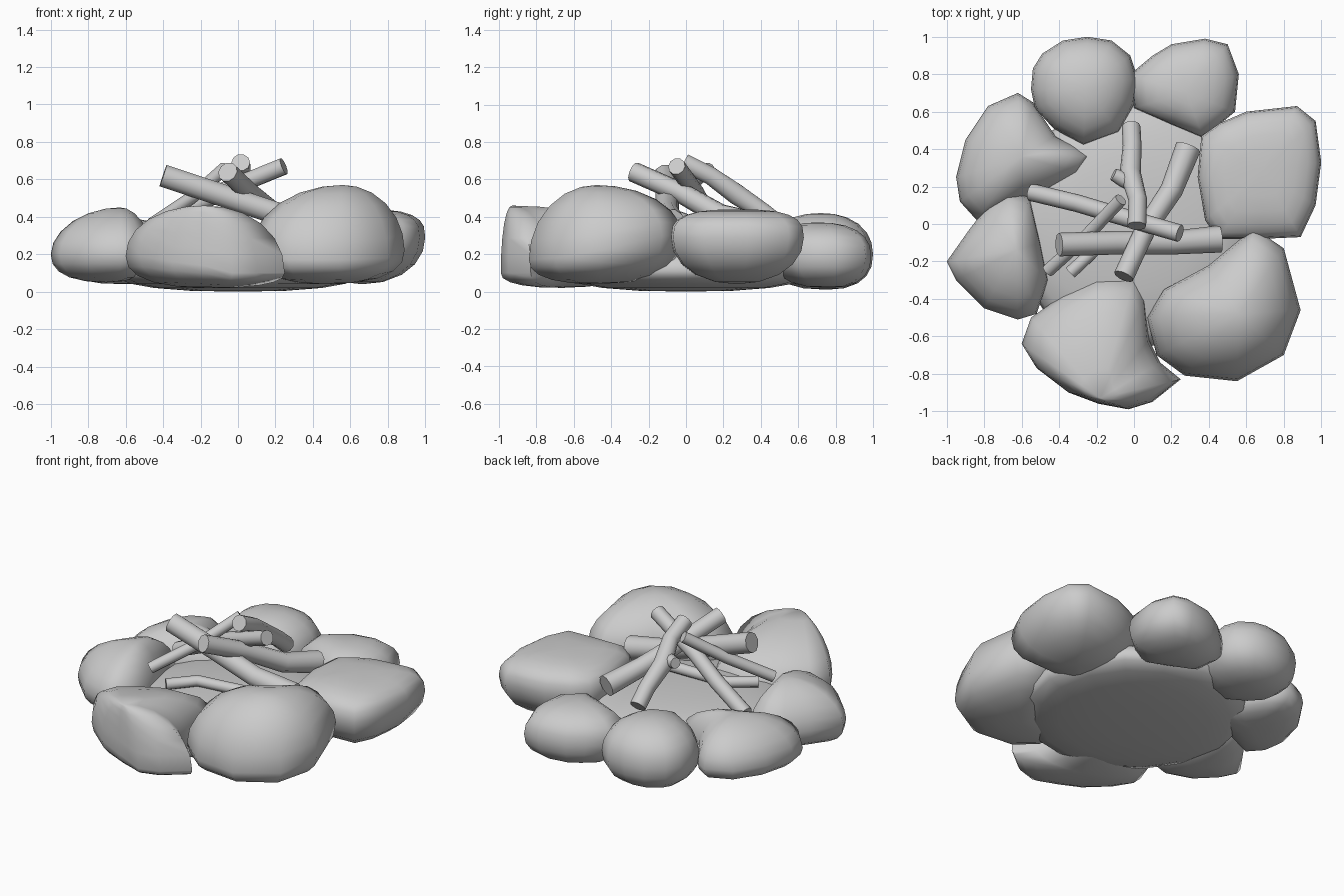
import bpy, bmesh, math

if "Cube" in bpy.data.objects:
    bpy.data.objects.remove(bpy.data.objects["Cube"])


def smooth(ob, angle):
    bpy.ops.object.select_all(action='DESELECT')
    ob.select_set(True)
    bpy.context.view_layer.objects.active = ob
    bpy.ops.object.shade_smooth_by_angle(angle=math.radians(angle))


def stone(name, outline, peak, z_mid, z_low, power=2.1, low_power=2.4):
    """Loft a plan outline up to a peak and down to a base point."""
    bm = bmesh.new()
    n = len(outline)
    pts = [(p[0], p[1], p[2] if len(p) > 2 else z_mid) for p in outline]
    base = (sum(p[0] for p in pts) / n, sum(p[1] for p in pts) / n, z_low)
    rings = []
    for deg in (-72, -52, -34, -16, 0, 15, 30, 46, 62, 77):
        a = math.radians(abs(deg))
        goal, k = (peak, power) if deg >= 0 else (base, low_power)
        s, h = math.cos(a) ** (2 / k), math.sin(a) ** (2 / k) if a else 0
        rings.append([bm.verts.new((goal[0] + (x - goal[0]) * s,
                                    goal[1] + (y - goal[1]) * s,
                                    z + (goal[2] - z) * h)) for x, y, z in pts])
    for lo, hi in zip(rings, rings[1:]):
        for i in range(n):
            j = (i + 1) % n
            bm.faces.new((lo[i], lo[j], hi[j], hi[i]))
    for ring, goal in ((rings[0], base), (rings[-1], peak)):
        c = bm.verts.new(goal)
        for i in range(n):
            bm.faces.new((ring[i], ring[(i + 1) % n], c))
    bmesh.ops.recalc_face_normals(bm, faces=bm.faces)
    me = bpy.data.meshes.new(name)
    bm.to_mesh(me)
    bm.free()
    ob = bpy.data.objects.new(name, me)
    bpy.context.collection.objects.link(ob)
    smooth(ob, 80)


def log(name, radius, *points):
    """Round log along a path; each point may carry a thickness factor."""
    cu = bpy.data.curves.new(name, 'CURVE')
    cu.dimensions = '3D'
    cu.bevel_depth = radius
    cu.bevel_resolution = 3
    cu.use_fill_caps = True
    sp = cu.splines.new('POLY')
    sp.points.add(len(points) - 1)
    for q, p in zip(sp.points, points):
        q.co = (*p[:3], 1)
        q.radius = p[3] if len(p) > 3 else 1
    ob = bpy.data.objects.new(name, cu)
    bpy.context.collection.objects.link(ob)
    bpy.ops.object.select_all(action='DESELECT')
    ob.select_set(True)
    bpy.context.view_layer.objects.active = ob
    bpy.ops.object.convert(target='MESH')
    smooth(bpy.context.object, 40)


# Ring of stones
stone("stone_back", [(-.55, .72), (-.54, .83), (-.49, .91), (-.38, .98), (-.25, 1), (-.12, .98),
                     (-.02, .9), (.02, .78), (0, .64), (-.08, .49), (-.27, .42), (-.43, .51),
                     (-.53, .62)], (-.26, .72, .42), .2, .01, 2.2)
stone("stone_back_right", [(-.02, .8), (.1, .9), (.2, .96), (.38, .99), (.5, .96), (.56, .8),
                           (.54, .6), (.37, .46), (.2, .53), (0, .62)],
      (.28, .7, .37), .19, .02, 2.4)
stone("stone_right", [(.36, .47), (.46, .54), (.6, .6), (.87, .63), (.97, .55), (1, .33),
                      (.97, .1), (.89, -.07), (.67, -.08), (.45, -.08), (.38, .02), (.34, .25)],
      (.68, .28, .44), .29, .04, 2.9, 2.1)
stone("stone_front_right", [(.64, -.02, .3), (.8, -.13, .3), (.89, -.46), (.8, -.7, .18),
                            (.55, -.84, .17), (.27, -.81, .17), (.12, -.7, .2), (.07, -.5),
                            (.16, -.35, .28), (.4, -.22, .3)], (.56, -.48, .57), .22, .04, 2)
stone("stone_front", [(-.6, -.64), (-.55, -.5), (-.38, -.38), (-.2, -.29), (0, -.28), (.06, -.4),
                      (.08, -.62), (.14, -.74, .14), (.25, -.83, .1), (.1, -.95, .1),
                      (-.03, -.99, .1), (-.19, -.96, .14), (-.35, -.9, .16), (-.52, -.77)],
      (-.18, -.93, .46), .19, .02, 2.1)
stone("stone_left", [(-.68, .17), (-.56, .15), (-.5, -.1), (-.46, -.3), (-.52, -.48),
                     (-.62, -.51), (-.8, -.45), (-.95, -.3), (-1, -.2), (-.88, -.03),
                     (-.78, .1)], (-.63, -.14, .45), .2, .05, 1.9)
stone("stone_back_left", [(-.62, .7), (-.54, .65), (-.42, .47), (-.3, .41), (-.22, .36),
                          (-.28, .27), (-.45, .18), (-.6, .13), (-.84, .02), (-.93, .12),
                          (-.95, .25), (-.9, .45), (-.78, .63)], (-.6, .36, .39), .16, .04, 2)

# Ash bed inside the ring
bed = [(.67 * math.cos(i * math.pi / 8), .67 * math.sin(i * math.pi / 8)) for i in range(16)]
stone("ash_bed", bed, (0, 0, .28), .11, 0, 2.4, 2.4)

# Stacked logs
log("log_rear", .05, (.015, -.01, .69), (.02, .13, .62), (-.02, .27, .52, 1.15),
    (-.01, .42, .42), (-.015, .52, .34))
log("log_rear_knot", .042, (-.02, .22, .54), (-.06, .24, .54), (-.11, .265, .55, .8))
log("log_left_to_right", .063, (-.4, -.11, .62), (-.1, -.1, .52), (.2, -.1, .42), (.46, -.08, .37, 1.15))
log("log_front_to_back", .055, (-.055, -.28, .64), (.06, -.03, .53), (.2, .18, .41, 1.1), (.29, .41, .35, 1.25))
log("log_crossing", .047, (.245, -.05, .67), (-.1, .05, .53), (-.3, .11, .42), (-.55, .17, .3))
log("stick_leaning", .035, (-.07, .13, .66), (-.25, -.06, .5), (-.46, -.25, .36))
log("stick_low", .035, (-.34, -.26, .29), (-.2, -.13, .3), (.4, -.09, .32))
